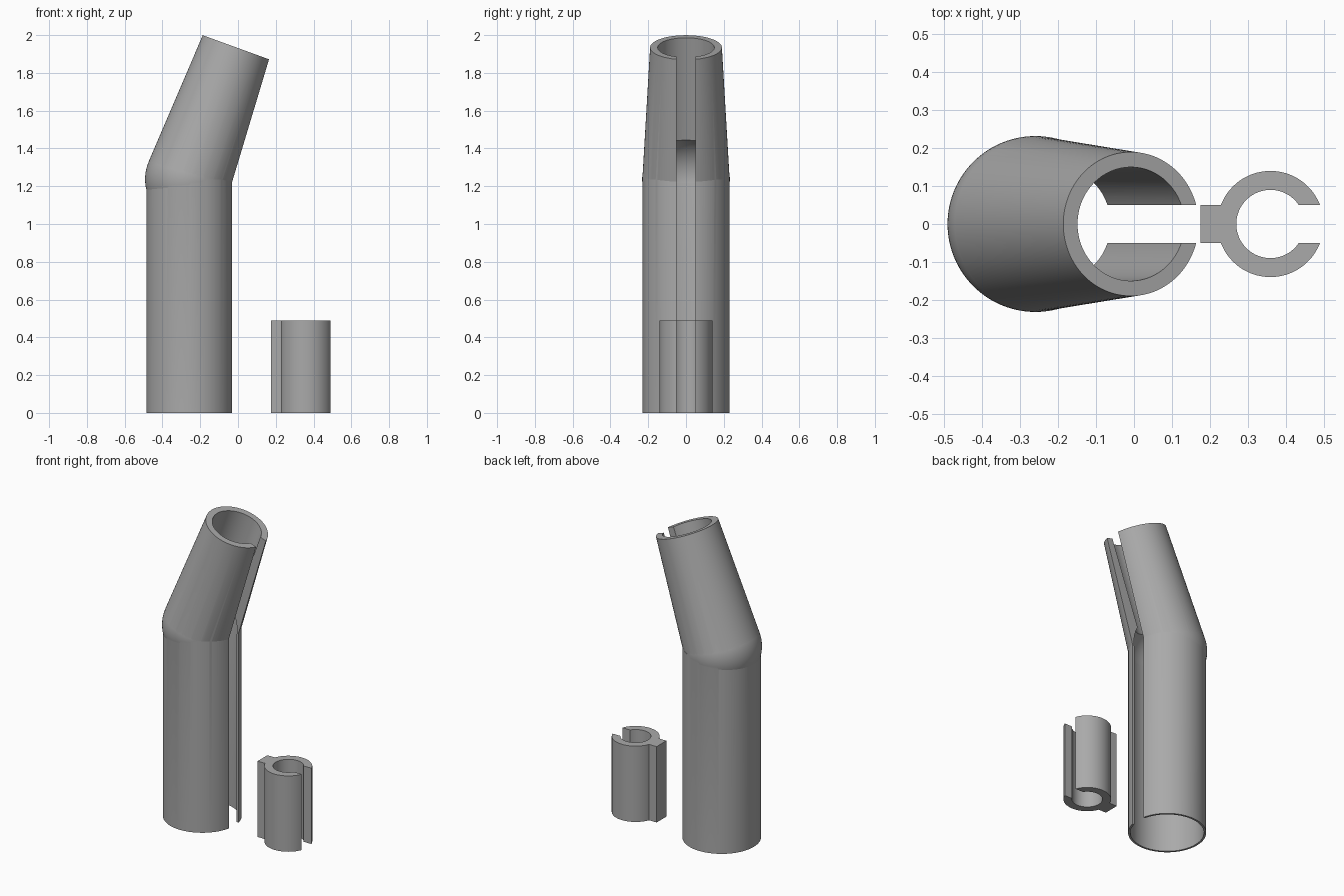
import bpy, bmesh, math
from mathutils import Matrix, Vector

if "Cube" in bpy.data.objects:
    bpy.data.objects.remove(bpy.data.objects["Cube"])

grey = bpy.data.materials.new("plain grey")
grey.use_nodes = True
colour = (0.4, 0.4, 0.4, 1)
grey.diffuse_color = colour
grey.node_tree.nodes["Principled BSDF"].inputs["Base Color"].default_value = colour

TILT = math.radians(20)
AXIS_X, ELBOW_Z, NECK = -0.255, 1.256, 0.722
SLOT = 0.05
upright = Matrix.Translation((AXIS_X, 0, 0))
tilted = Matrix.Translation((AXIS_X, 0, ELBOW_Z)) @ Matrix.Rotation(TILT, 4, 'Y')


def add_object(name, bm):
    bmesh.ops.recalc_face_normals(bm, faces=bm.faces)
    mesh = bpy.data.meshes.new(name)
    bm.to_mesh(mesh)
    bm.free()
    mesh.materials.append(grey)
    ob = bpy.data.objects.new(name, mesh)
    bpy.context.collection.objects.link(ob)
    return ob


def cone(name, frame, r1, r2, z1, z2):
    bm = bmesh.new()
    place = frame @ Matrix.Translation((0, 0, (z1 + z2) / 2))
    bmesh.ops.create_cone(bm, cap_ends=True, segments=96, radius1=r1,
                          radius2=r2, depth=z2 - z1, matrix=place)
    return add_object(name, bm)


def ball(name, centre, radius):
    bm = bmesh.new()
    bmesh.ops.create_uvsphere(bm, u_segments=96, v_segments=48, radius=radius,
                              matrix=Matrix.Translation(centre))
    return add_object(name, bm)


def slot(name, frame, z1, z2):
    bm = bmesh.new()
    size = Matrix.Diagonal((0.4, 2 * SLOT, z2 - z1, 1))
    place = Matrix.Translation((0.2, 0, (z1 + z2) / 2))
    bmesh.ops.create_cube(bm, size=1, matrix=frame @ place @ size)
    return add_object(name, bm)


def combine(target, tool, operation):
    mod = target.modifiers.new(operation.lower(), 'BOOLEAN')
    mod.operation, mod.solver, mod.object = operation, 'EXACT', tool
    bpy.context.view_layer.objects.active = target
    bpy.ops.object.modifier_apply(modifier=mod.name)
    bpy.data.objects.remove(tool)


def smooth(ob):
    bpy.ops.object.select_all(action='DESELECT')
    ob.select_set(True)
    bpy.context.view_layer.objects.active = ob
    bpy.ops.object.shade_smooth_by_angle(angle=math.radians(12))


# Bent tube: straight sleeve, ball elbow and tapered neck
tube = cone("bent_tube", upright, 0.23, 0.23, 0, 1.235)
combine(tube, ball("elbow", (-0.26, 0, 1.237), 0.232), 'UNION')
combine(tube, cone("neck", tilted, 0.23, 0.19, 0, NECK), 'UNION')

# Hollow inside and the slot down the left side
combine(tube, cone("sleeve_bore", upright, 0.217, 0.217, -0.1, 1.23), 'DIFFERENCE')
combine(tube, ball("elbow_bore", (AXIS_X, 0, 1.245), 0.219), 'DIFFERENCE')
combine(tube, cone("neck_bore", tilted, 0.15, 0.15, 0.02, NECK + 0.1), 'DIFFERENCE')
combine(tube, slot("sleeve_slot", upright, -0.1, 1.26), 'DIFFERENCE')
combine(tube, slot("neck_slot", tilted, -0.06, NECK + 0.1), 'DIFFERENCE')
smooth(tube)


# Clip: open ring with a square tab, extruded upwards
def arc(radius, start, end, steps=48):
    angles = [start + (end - start) * i / steps for i in range(steps + 1)]
    return [Vector((0.36 + radius * math.cos(a), radius * math.sin(a), 0)) for a in angles]


outer, inner = 0.14, 0.09
a, b = math.asin(SLOT / outer), math.asin(SLOT / inner)
outline = arc(outer, a, math.pi - a)
outline += [Vector((0.175, SLOT, 0)), Vector((0.175, -SLOT, 0))]
outline += arc(outer, math.pi + a, 2 * math.pi - a)
outline += arc(inner, 2 * math.pi - b, b, 96)
bm = bmesh.new()
base = bm.faces.new([bm.verts.new(p) for p in outline])
top = bmesh.ops.extrude_face_region(bm, geom=[base], use_keep_orig=True)
bmesh.ops.translate(bm, vec=(0, 0, 0.49),
                    verts=[v for v in top["geom"] if isinstance(v, bmesh.types.BMVert)])
smooth(add_object("clip", bm))
